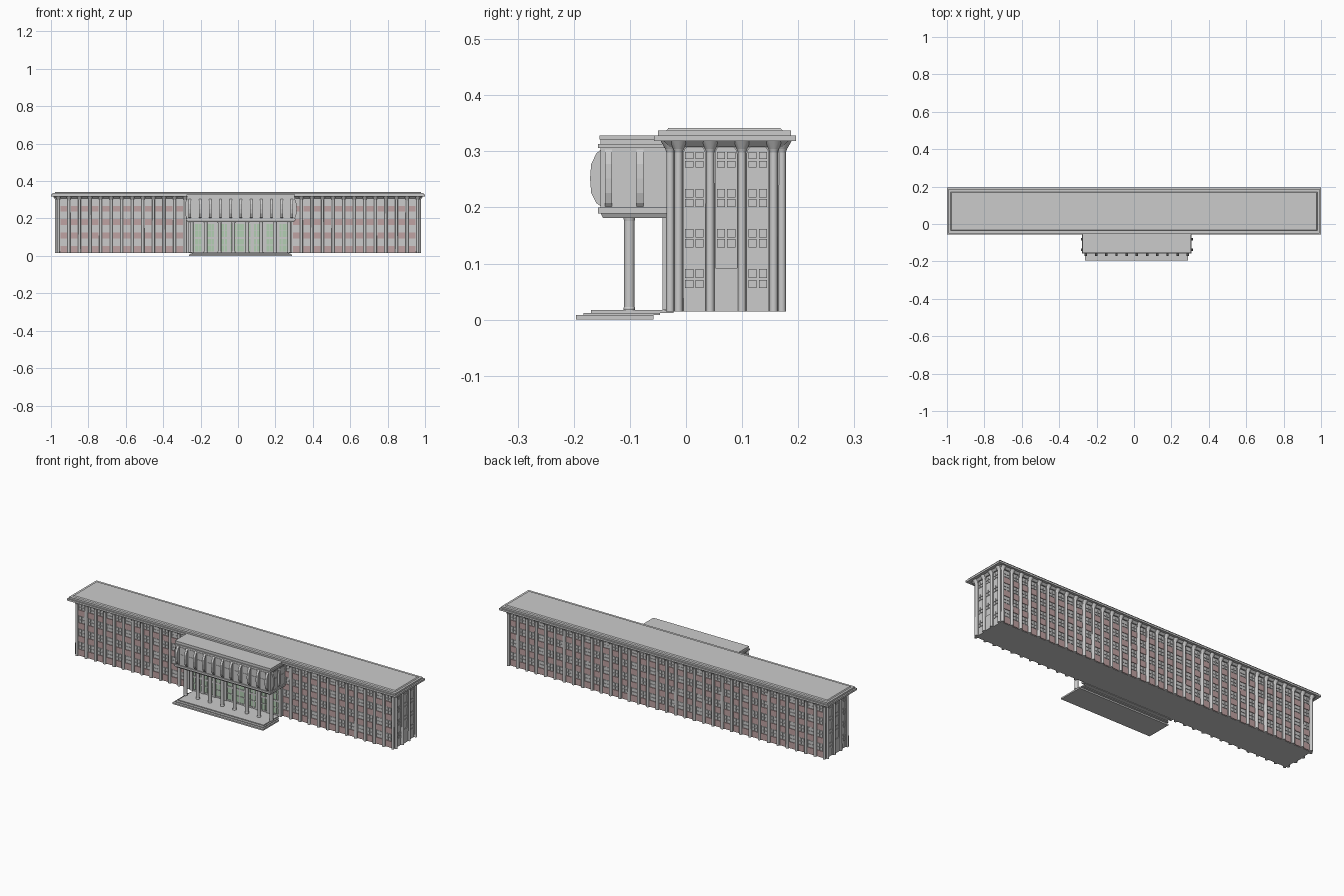
import bpy, bmesh, math
from mathutils import Vector

if "Cube" in bpy.data.objects:
    bpy.data.objects.remove(bpy.data.objects["Cube"])

XW, YF, YB = 0.965, -0.022, 0.165      # wall planes
Z0, ZT = 0.015, 0.318
BAY, NB = 0.0565, 34
SC = (YF + YB) / 2                     # middle of the side walls
PC = 0.013                             # middle of the portico
ROWS = [(0.056, 0.090), (0.129, 0.162), (0.201, 0.233), (0.271, 0.299)]

# Each wall maps (along, outward, up) to world space
WALLS = {
    "front": lambda u, d, z: Vector((u, YF - d, z)),
    "back": lambda u, d, z: Vector((-u, YB + d, z)),
    "right": lambda u, d, z: Vector((XW + d, SC + u, z)),
    "left": lambda u, d, z: Vector((-XW - d, SC - u, z)),
}
world = lambda x, y, z: Vector((x, y, z))


def material(name, rgb):
    m = bpy.data.materials.new(name)
    m.diffuse_color = (*rgb, 1)
    m.use_nodes = True
    m.node_tree.nodes["Principled BSDF"].inputs["Base Color"].default_value = m.diffuse_color
    return m


def prism(bm, bottom, top):
    a = [bm.verts.new(p) for p in bottom]
    b = [bm.verts.new(p) for p in top]
    bm.faces.new(a)
    bm.faces.new(b[::-1])
    n = len(a)
    for i in range(n):
        bm.faces.new((a[i], b[i], b[(i + 1) % n], a[(i + 1) % n]))


def rect(f, u0, u1, d0, d1, z):
    return [f(u0, d0, z), f(u1, d0, z), f(u1, d1, z), f(u0, d1, z)]


def box(bm, f, u0, u1, d0, d1, z0, z1):
    prism(bm, rect(f, u0, u1, d0, d1, z0), rect(f, u0, u1, d0, d1, z1))


def taper(bm, x0, x1, y0, y1, z0, z1, g):
    prism(bm, rect(world, x0, x1, y0, y1, z0),
          rect(world, x0 - g, x1 + g, y0 - g, y1 + g, z1))


def post(bm, c, profile, n=12):
    # vertical turned post from (radius, z) rings
    for (r0, z0), (r1, z1) in zip(profile, profile[1:]):
        ring = lambda r, z: [Vector((c.x + r * math.cos(2 * math.pi * i / n),
                                     c.y + r * math.sin(2 * math.pi * i / n), z)) for i in range(n)]
        prism(bm, ring(r0, z0), ring(r1, z1))


def finish(name, bm, mat=None, smooth=False):
    bmesh.ops.recalc_face_normals(bm, faces=bm.faces)
    me = bpy.data.meshes.new(name)
    bm.to_mesh(me)
    bm.free()
    ob = bpy.data.objects.new(name, me)
    bpy.context.collection.objects.link(ob)
    if mat:
        me.materials.append(mat)
    if smooth:
        bpy.ops.object.select_all(action='DESELECT')
        ob.select_set(True)
        bpy.context.view_layer.objects.active = ob
        bpy.ops.object.shade_smooth_by_angle(angle=math.radians(35))


pink = material("spandrel_pink", (0.52, 0.36, 0.36))
green = material("entrance_green", (0.45, 0.62, 0.45))

# Main block
bm = bmesh.new()
box(bm, world, -XW, XW, YF, YB, Z0, ZT)
finish("main_block", bm)

# Bay walls: piers, arches, window panes, spandrels, round pilasters
piers, panes, spandrels, pilasters = (bmesh.new() for _ in range(4))
HW = 0.019                             # half width of a bay opening
for side, f in WALLS.items():
    n = NB if side in ("front", "back") else 3
    half = n * BAY / 2
    hidden = lambda u: side == "front" and abs(u - PC) < 0.27
    for i in range(n + 1):
        u = -half + i * BAY
        if hidden(u):
            continue
        w = BAY / 2 - HW
        box(piers, f, u - (w if i else 0.004), u + (w if i < n else 0.004), 0, 0.005, Z0, ZT)
        post(pilasters, f(u, 0.006, 0),
             [(0.0075, Z0), (0.007, 0.298), (0.009, 0.304), (0.017, ZT)])
    for i in range(n):
        u = -half + (i + 0.5) * BAY
        if hidden(u):
            continue
        # arched head
        arc = [(u + HW * math.cos(math.pi * k / 10), 0.296 + 0.016 * math.sin(math.pi * k / 10))
               for k in range(11)]
        shape = arc + [(u - HW, ZT), (u + HW, ZT)]
        prism(piers, [f(a, 0, z) for a, z in shape], [f(a, 0.005, z) for a, z in shape])
        # windows of four panes with a sill
        middle = n == 3 and i == 1
        for j, (z0, z1) in enumerate(ROWS):
            if middle and j == 0:
                continue
            zm = (z0 + z1) / 2
            for s in (-1, 1):
                a, b = sorted((u + s * 0.002, u + s * 0.0165))
                box(panes, f, a, b, 0, 0.003, z0, zm - 0.002)
                box(panes, f, a, b, 0, 0.003, zm + 0.001, z1)
        if n > 3:
            for (z0, z1) in zip([0.017] + [r[1] + 0.004 for r in ROWS], [r[0] - 0.004 for r in ROWS]):
                box(spandrels, f, u - HW + 0.001, u + HW - 0.001, 0, 0.0035, z0, z1)
        elif middle:
            box(panes, f, u - HW, u + HW, 0, 0.004, Z0, 0.092)
finish("bay_piers", piers)
finish("window_panes", panes)
finish("spandrel_panels", spandrels, pink)
finish("round_pilasters", pilasters, smooth=True)

# Main roof: flared cornice, two slabs and a low top
bm = bmesh.new()
taper(bm, -0.972, 0.972, -0.029, 0.172, 0.308, ZT, 0.010)
box(bm, world, -1, 1, -0.057, 0.196, ZT, 0.328)
box(bm, world, -0.992, 0.992, -0.050, 0.187, 0.328, 0.337)
taper(bm, -0.98, 0.98, -0.035, 0.172, 0.337, 0.342, -0.004)
finish("main_roof", bm)

# Entrance steps
bm = bmesh.new()
for y0, y1, z0, z1, g in ((-0.196, -0.058, 0, 0.008, 0), (-0.183, -0.046, 0.008, 0.012, 0.008),
                          (-0.169, -0.022, 0.012, 0.017, 0.016)):
    box(bm, world, PC - 0.275 + g, PC + 0.277 - g, y0, y1, z0, z1)
finish("entrance_steps", bm)

# Portico columns with base and capital
bm = bmesh.new()
for i in range(8):
    x = PC + (i - 3.5) * 0.0745
    post(bm, Vector((x, -0.101, 0)), [(0.0105, 0.017), (0.0105, 0.021), (0.0095, 0.023),
                                      (0.0095, 0.176), (0.011, 0.184)], 16)
finish("portico_columns", bm, smooth=True)

# Entrance wall: green glazing behind a grey grid
glass, grid = bmesh.new(), bmesh.new()
F = WALLS["front"]
box(glass, F, PC - 0.268, PC + 0.268, 0, 0.013, 0.017, 0.185)
edges = [0.0625, 0.131, 0.2, 0.268]
for s in (-1, 1):
    for e in edges:
        c = PC + s * e
        box(grid, F, c - 0.009, c + 0.009, 0, 0.020, 0.017, 0.185)
    for a, b in zip(edges, edges[1:]):
        for t in (1 / 3, 2 / 3):
            c = PC + s * (a + (b - a) * t)
            box(grid, F, c - 0.002, c + 0.002, 0, 0.016, 0.017, 0.185)
    box(grid, F, PC + s * 0.022 - 0.003, PC + s * 0.022 + 0.003, 0, 0.016, 0.017, 0.185)
for z, h in ((0.020, 0.004), (0.058, 0.002), (0.095, 0.005), (0.135, 0.002), (0.178, 0.007)):
    box(grid, F, PC - 0.268, PC + 0.268, 0, 0.016, z - h, z + h)
finish("entrance_glazing", glass, green)
finish("entrance_grid", grid)

# Portico upper storey
X0, X1, PY = PC - 0.286, PC + 0.290, -0.152
bm = bmesh.new()
taper(bm, X0 + 0.004, X1 - 0.004, PY + 0.004, -0.02, 0.181, 0.189, 0.004)
box(bm, world, X0 - 0.005, X1 + 0.005, PY - 0.005, -0.02, 0.189, 0.200)
box(bm, world, X0, X1, PY, -0.02, 0.200, 0.306)
box(bm, world, X0 - 0.005, X1 + 0.005, PY - 0.005, -0.02, 0.306, 0.313)
box(bm, world, X0, X1, PY, -0.02, 0.313, 0.321)
box(bm, world, X0 - 0.003, X1 + 0.003, PY - 0.002, -0.02, 0.321, 0.328)
finish("portico_upper_storey", bm)

# Bowed fins and panes on the three portico faces
fins, wins = bmesh.new(), bmesh.new()
BOW = [(0, 0.202), (0.008, 0.208), (0.017, 0.226), (0.019, 0.252), (0.017, 0.277), (0.008, 0.296), (0, 0.303)]
faces = [(lambda u, d, z: Vector((u, PY - d, z)), [PC - 0.270 + 0.0545 * i for i in range(11)], 1),
         (lambda u, d, z: Vector((X1 + d, u, z)), [-0.138, -0.082], 0.6),
         (lambda u, d, z: Vector((X0 - d, u, z)), [-0.138, -0.082], 0.6)]
for f, spots, k in faces:
    for u in spots:
        prism(fins, [f(u - 0.0065, d * k, z) for d, z in BOW], [f(u + 0.0065, d * k, z) for d, z in BOW])
    for u in spots if k < 1 else spots[:-1]:
        for z0, z1 in ((0.208, 0.260), (0.264, 0.300)):
            box(wins, f, u + 0.011, u + 0.043, 0, 0.002, z0, z1)
finish("portico_fins", fins)
finish("portico_window_panes", wins)
